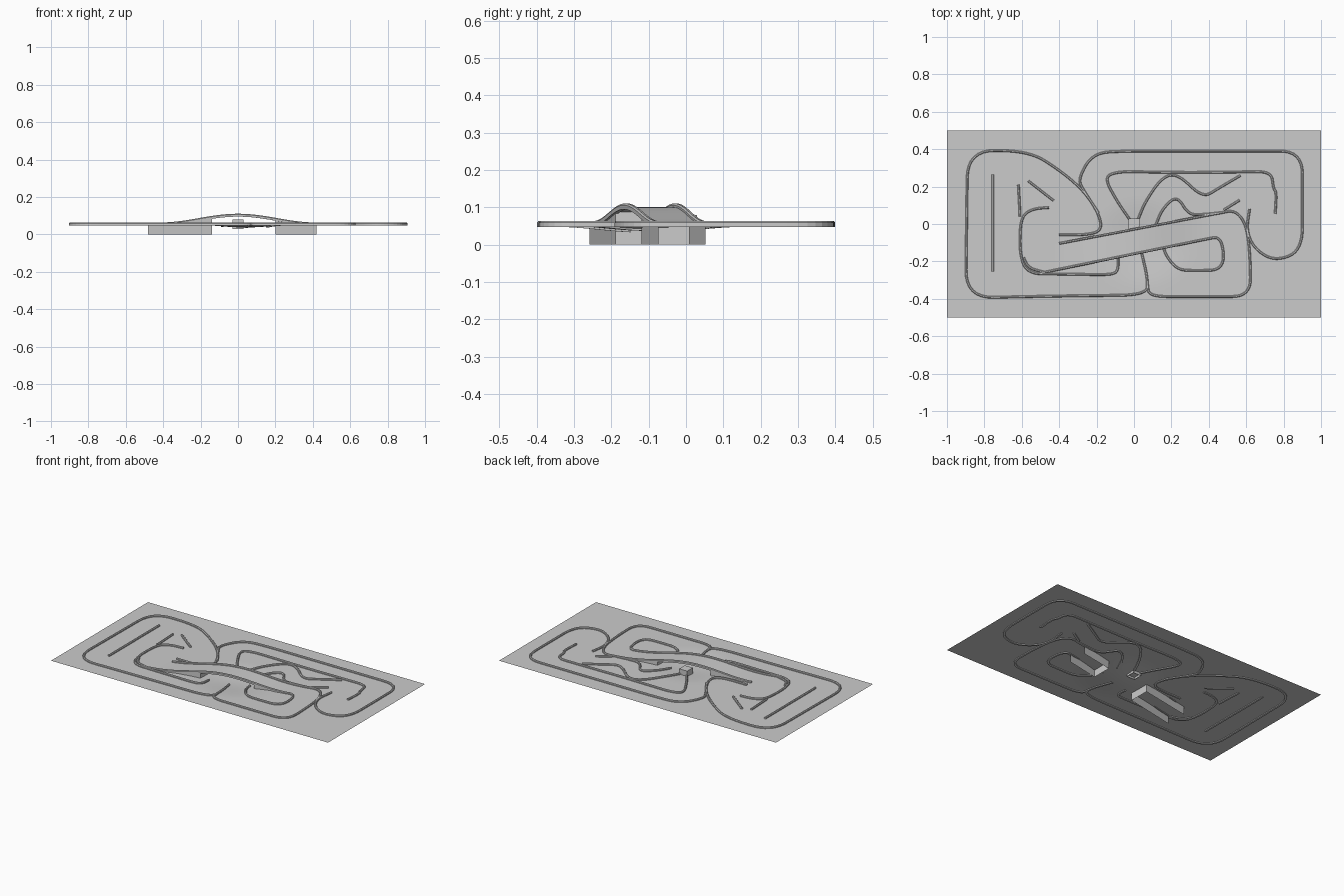
import bpy, bmesh, math
from mathutils import Vector

if "Cube" in bpy.data.objects:
    bpy.data.objects.remove(bpy.data.objects["Cube"])

BASE = 0.053


def ground_z(x, y):
    # flat plate with a shallow dip where the road passes under the bridge
    d = math.hypot((x - 0.04) / 0.3, (y + 0.1) / 0.26)
    return BASE - (0.008 * (1 + math.cos(math.pi * d)) if d < 1 else 0)


def bridge_z(x, y):
    return BASE + (0.0235 * (1 + math.cos(math.pi * x / 0.42)) if abs(x) < 0.42 else 0)


def make(name, verts, faces):
    me = bpy.data.meshes.new(name)
    me.from_pydata(verts, [], faces)
    me.update()
    ob = bpy.data.objects.new(name, me)
    bpy.context.collection.objects.link(ob)
    return ob


def rounded(pts, r):
    # polyline with quadratic fillets, resampled to short pieces
    p = [Vector(q) for q in pts]
    out = [p[0]]
    for a, b, c in zip(p, p[1:], p[2:]):
        s = b + (a - b).normalized() * min(r, (a - b).length / 2)
        e = b + (c - b).normalized() * min(r, (c - b).length / 2)
        for i in range(9):
            t = i / 8
            out.append(s * (1 - t) ** 2 + b * 2 * t * (1 - t) + e * t * t)
    out.append(p[-1])
    res = [out[0]]
    for q in out[1:]:
        d = q - res[-1]
        if d.length < 0.004:
            continue
        n = max(1, round(d.length / 0.02))
        start = res[-1].copy()
        res += [start + d * (k / n) for k in range(1, n + 1)]
    return res


PROFILE = [(-0.0065, -0.005), (-0.0065, 0.006), (-0.003, 0.0105),
           (0.003, 0.0105), (0.0065, 0.006), (0.0065, -0.005)]


def barrier(name, pts, r=0.1, height=ground_z):
    path = rounded(pts, r)
    verts, faces, n = [], [], len(PROFILE)
    for i, p in enumerate(path):
        t = (path[min(i + 1, len(path) - 1)] - path[max(i - 1, 0)]).normalized()
        side = Vector((-t.y, t.x))
        z = height(p.x, p.y)
        for o, h in PROFILE:
            q = p + side * o
            verts.append((q.x, q.y, z + h))
    for i in range(len(path) - 1):
        for k in range(n):
            a, b = i * n + k, i * n + (k + 1) % n
            faces.append((a, b, b + n, a + n))
    faces += [tuple(range(n))[::-1], tuple(range(len(verts) - n, len(verts)))]
    return make(name, verts, faces)


def sheet(name, nx, ny, fn):
    verts = [fn(i / nx, j / ny) for j in range(ny + 1) for i in range(nx + 1)]
    w = nx + 1
    faces = [(j * w + i, j * w + i + 1, j * w + w + i + 1, j * w + w + i)
             for j in range(ny) for i in range(nx)]
    ob = make(name, verts, faces)
    for poly in ob.data.polygons:
        poly.use_smooth = True
    return ob


# Ground plate
def ground_point(u, v):
    x, y = -1 + 2 * u, -0.5 + v
    return x, y, ground_z(x, y)


sheet("ground", 100, 50, ground_point)


# Bridge deck, running diagonally between its two rails
def low_y(x):
    return -0.16 + 0.205 * x


def high_y(x):
    return -0.028 + 0.19 * x


def deck_point(u, v):
    x = -0.42 + 0.84 * u
    y = low_y(x) * (1 - v) + high_y(x) * v
    return x, y, bridge_z(x, y) + 0.0005


sheet("bridge_deck", 36, 2, deck_point)


# Bridge abutments: two side walls and an end wall facing the gap
def abutment(name, outer, inner):
    for tag, fy in (("near", low_y), ("far", high_y)):
        def wall(u, v, fy=fy):
            x = outer + (inner - outer) * u
            return x, fy(x), v * bridge_z(x, 0)
        sheet(name + "_" + tag + "_side", 12, 1, wall)

    def end(u, v):
        return inner, low_y(inner) * (1 - u) + high_y(inner) * u, v * bridge_z(inner, 0)
    sheet(name + "_end", 1, 1, end)


abutment("left_abutment", -0.48, -0.14)
abutment("right_abutment", 0.42, 0.2)

# Small marker box, open underneath
s, lo, hi = 0.029, 0.028, 0.08
make("marker_box",
     [(x, y, z) for z in (lo, hi) for x, y in ((-s, -s), (s, -s), (s, s), (-s, s))],
     [(0, 1, 5, 4), (1, 2, 6, 5), (2, 3, 7, 6), (3, 0, 4, 7), (4, 5, 6, 7)])

# Left half of the circuit
barrier("left_outer_barrier",
        [(-0.40, -0.058), (-0.24, -0.058), (-0.17, -0.03), (-0.19, 0.06), (-0.27, 0.18),
         (-0.40, 0.29), (-0.56, 0.39), (-0.89, 0.395), (-0.90, -0.395), (-0.4, -0.385),
         (0.065, -0.38), (0.075, -0.30), (0.04, -0.15)], 0.15)
barrier("left_divider", [(-0.755, 0.265), (-0.755, -0.255)])
barrier("left_diagonal", [(-0.565, 0.23), (-0.43, 0.125)])
barrier("left_stub", [(-0.618, 0.21), (-0.612, 0.10), (-0.61, 0.04)])
barrier("left_inner_barrier",
        [(-0.455, 0.088), (-0.54, 0.082), (-0.605, 0.04), (-0.612, -0.15), (-0.575, -0.265),
         (-0.12, -0.272), (-0.085, -0.25), (-0.085, -0.18)], 0.08)
barrier("left_corner_barrier", [(-0.59, -0.18), (-0.565, -0.235), (-0.48, -0.258)], 0.06)

# Bridge rails, following the hump
for nm, fy, x0, x1 in (("near", low_y, -0.50, 0.38), ("far", high_y, -0.40, 0.45)):
    barrier("bridge_" + nm + "_rail",
            [(x0, fy(x0)), ((x0 + x1) / 2, fy((x0 + x1) / 2)), (x1, fy(x1))],
            0.1, bridge_z)

# Roads leaving the bridge on the right
barrier("right_hairpin_barrier",
        [(0.38, -0.082), (0.47, -0.065), (0.485, -0.245), (0.33, -0.25), (0.23, -0.245),
         (0.165, -0.16), (0.155, -0.10)], 0.09)
barrier("right_lower_barrier",
        [(0.45, 0.057), (0.54, 0.075), (0.60, 0.0), (0.62, -0.15), (0.625, -0.388),
         (0.08, -0.388), (0.072, -0.32)], 0.1)

# Right half of the circuit
barrier("right_outer_barrier",
        [(-0.19, 0.06), (-0.27, 0.18), (-0.30, 0.24), (-0.22, 0.38), (-0.05, 0.39), (0.90, 0.39),
         (0.90, -0.14), (0.76, -0.20), (0.65, -0.14), (0.60, -0.04), (0.618, 0.08)], 0.12)
barrier("right_inner_barrier",
        [(-0.02, 0.02), (-0.09, 0.12), (-0.16, 0.25), (-0.09, 0.28), (0.3, 0.275),
         (0.735, 0.28), (0.745, 0.19), (0.762, 0.17), (0.755, 0.055)], 0.07)
barrier("right_s_bend_outer",
        [(0.02, 0.02), (0.06, 0.12), (0.15, 0.25), (0.23, 0.27), (0.37, 0.14),
         (0.45, 0.19), (0.57, 0.26)], 0.08)
barrier("right_s_bend_inner",
        [(0.115, -0.01), (0.15, 0.08), (0.23, 0.155), (0.29, 0.05), (0.37, 0.05),
         (0.46, 0.06)], 0.06)
barrier("right_stub", [(0.48, 0.075), (0.565, 0.128)])
